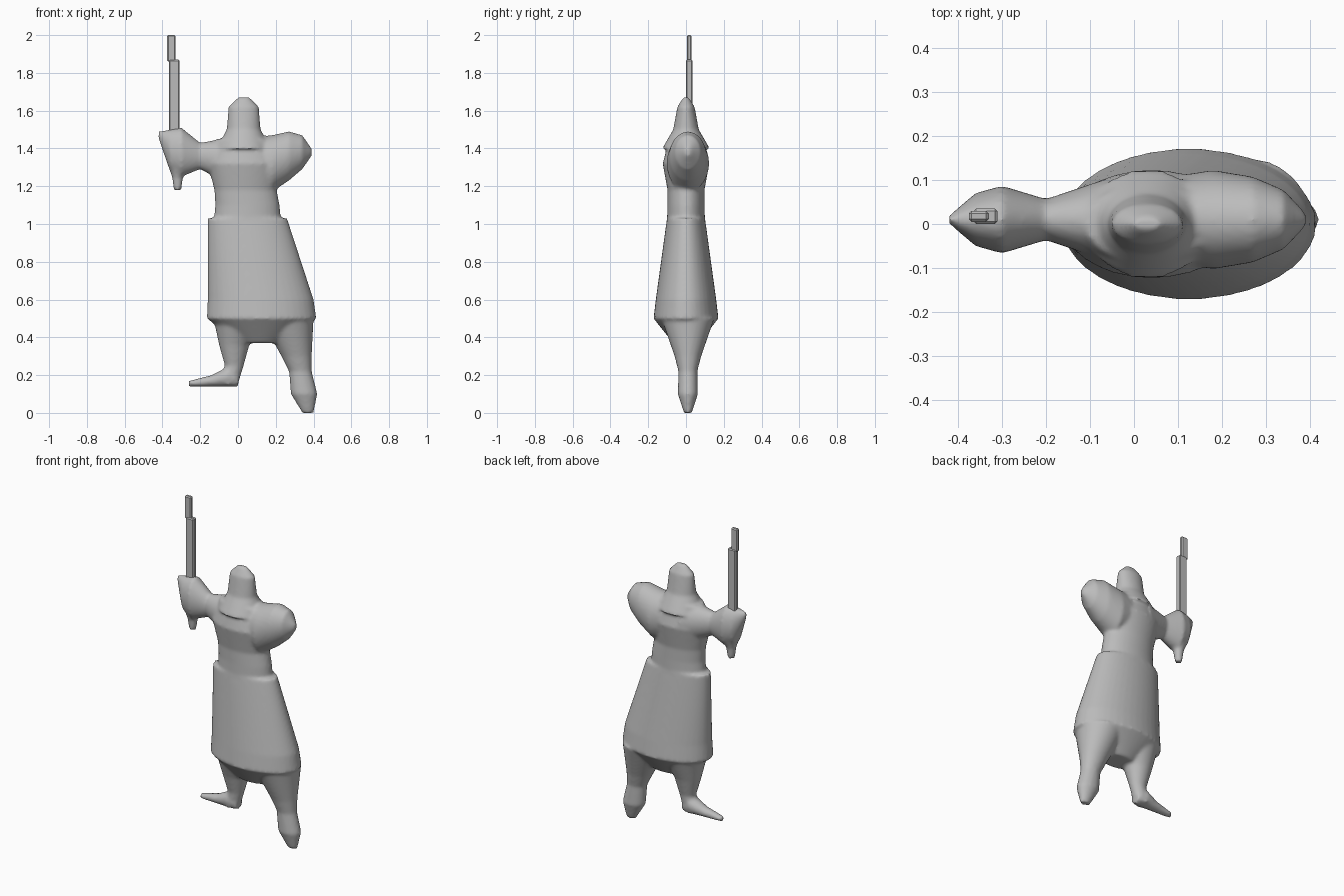
import bpy, bmesh, math
from mathutils import Vector

cube = bpy.data.objects.get("Cube")
if cube:
    bpy.data.objects.remove(cube, do_unlink=True)

grey = bpy.data.materials.new("stone grey")
grey.use_nodes = True
colour = (.5, .5, .5, 1)
grey.diffuse_color = colour
grey.node_tree.nodes["Principled BSDF"].inputs["Base Color"].default_value = colour

UP = Vector((0, 0, 1))
ACROSS = Vector((1, 0, 0))
DEPTH = Vector((0, 1, 0))
SIDES = 40


def new_object(name, bm):
    mesh = bpy.data.meshes.new(name)
    bmesh.ops.recalc_face_normals(bm, faces=bm.faces)
    bm.to_mesh(mesh)
    bm.free()
    mesh.materials.append(grey)
    obj = bpy.data.objects.new(name, mesh)
    bpy.context.collection.objects.link(obj)
    return obj


def loft(bm, along, span, sections, flatness, y=.01):
    """Skin elliptical rings given as (position, centre, half width).
    Depth is the half width times a flatness blended from first to last ring."""
    first, last = sections[0][0], sections[-1][0]
    start, end = flatness
    rings = []
    for position, centre, half in sections:
        blend = (position - first) / (last - first)
        depth = half * (start + (end - start) * blend)
        ring = []
        for side in range(SIDES):
            angle = math.tau * side / SIDES
            point = along * position + span * (centre + half * math.cos(angle))
            point += DEPTH * (y + depth * math.sin(angle))
            ring.append(bm.verts.new(point))
        rings.append(ring)
    for lower, upper in zip(rings, rings[1:]):
        for side in range(SIDES):
            # index -1 closes the ring
            bm.faces.new((lower[side - 1], lower[side], upper[side], upper[side - 1]))
    bm.faces.new(rings[0])
    bm.faces.new(rings[-1])


def upright(bm, sections, flatness, y=.01):
    loft(bm, UP, ACROSS, sections, flatness, y)


def sideways(bm, sections, flatness, y=.01):
    loft(bm, ACROSS, UP, sections, flatness, y)


def box(bm, low, high):
    low, high = Vector(low), Vector(high)
    verts = bmesh.ops.create_cube(bm, size=1)["verts"]
    bmesh.ops.scale(bm, vec=high - low, verts=verts)
    bmesh.ops.translate(bm, vec=(low + high) / 2, verts=verts)


figure = bmesh.new()

# wide robe skirt, from the crotch to the waist
upright(figure, [(.37, .12, .11), (.5, .125, .29), (.6, .12, .28), (1.03, .05, .21)],
        flatness=(.62, .48), y=0)

# chest
upright(figure, [(1, .05, .18), (1.1, .05, .17), (1.18, .04, .165), (1.32, .04, .2),
                 (1.45, .03, .14)], flatness=(.56, .64), y=0)

# neck and hooded head
upright(figure, [(1.4, .03, .14), (1.5, .03, .09), (1.62, .03, .08), (1.67, .03, .03)],
        flatness=(.9, .5), y=0)

# left arm, folded at the shoulder
sideways(figure, [(.08, 1.33, .13), (.18, 1.32, .15), (.27, 1.36, .13), (.34, 1.38, .09),
                  (.39, 1.38, .02)], flatness=(.75, .75))

# right arm and fist
sideways(figure, [(-.42, 1.47, .02), (-.36, 1.39, .11), (-.3, 1.38, .13), (-.2, 1.36, .07),
                  (-.03, 1.33, .13)], flatness=(.5, .8))

# sword pommel below the fist
upright(figure, [(1.18, -.32, .02), (1.25, -.32, .03), (1.32, -.31, .06)], flatness=(1, 1))

# left leg and its downward foot
upright(figure, [(0, .37, .03), (.1, .35, .07), (.22, .33, .06), (.3, .31, .08),
                 (.5, .26, .14)], flatness=(.7, 1))

# right leg
upright(figure, [(.15, -.05, .05), (.25, -.02, .05), (.36, -.02, .08), (.5, 0, .13)],
        flatness=(.8, 1))

# right foot, toes pointing outward
sideways(figure, [(-.26, .155, .015), (-.14, .17, .03), (-.06, .19, .05), (0, .18, .04)],
         flatness=(1.3, .9))

# fuse the parts into one softened body
body = new_object("robed_figure", figure)
fuse = body.modifiers.new("fuse", "REMESH")
fuse.mode = "VOXEL"
fuse.voxel_size = .01
fuse.use_smooth_shade = True
soften = body.modifiers.new("soften", "SMOOTH")
soften.iterations = 5

# sword blade with a narrower, offset tip
blade = bmesh.new()
box(blade, low=(-.365, 0, 1.42), high=(-.31, .035, 1.87))
box(blade, low=(-.375, .005, 1.86), high=(-.33, .03, 2))
sword = new_object("sword_blade", blade)
bevel = sword.modifiers.new("soft_edges", "BEVEL")
bevel.width = .006
bevel.segments = 1
